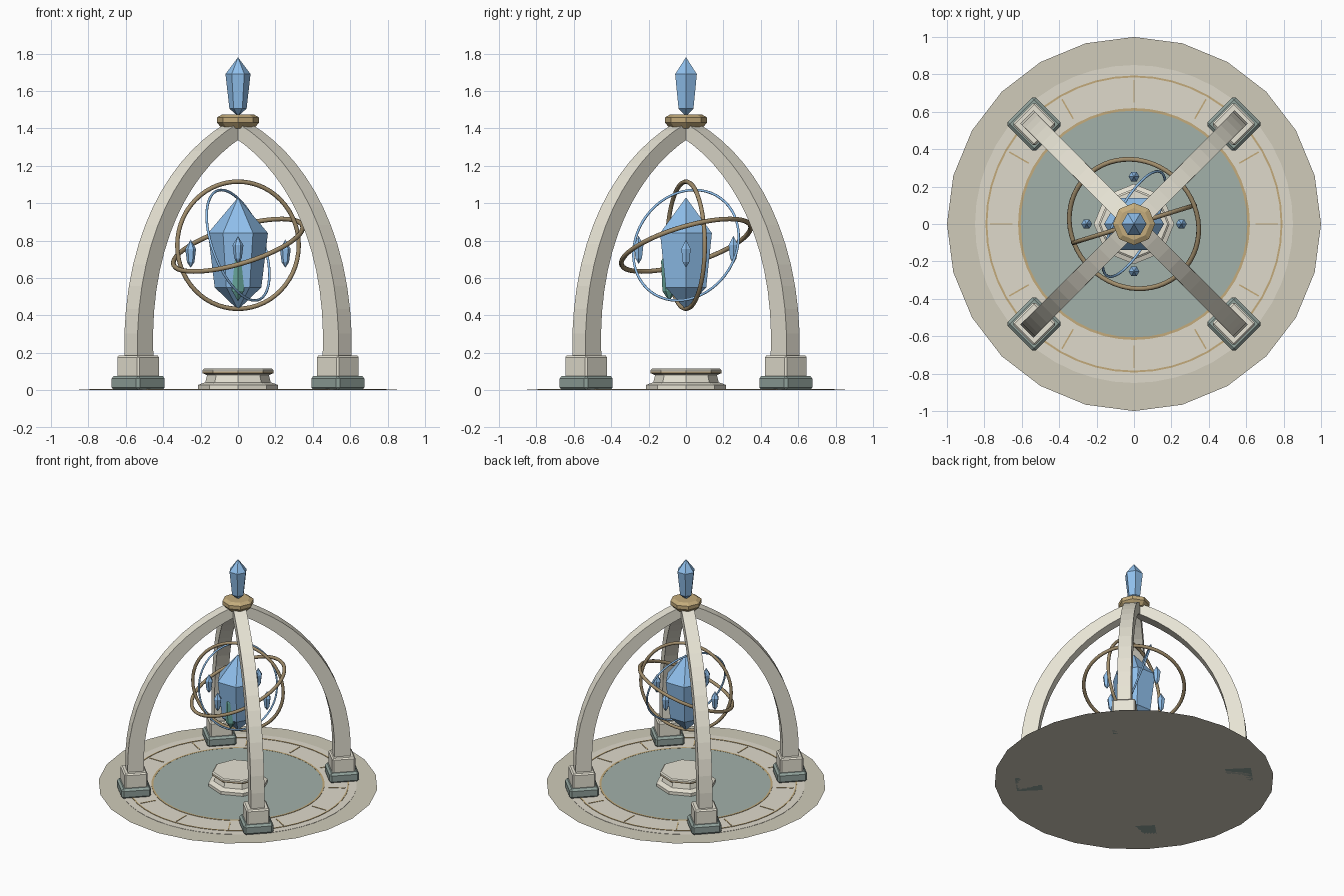
import bpy, bmesh, math
from mathutils import Vector, Matrix

if "Cube" in bpy.data.objects:
    bpy.data.objects.remove(bpy.data.objects["Cube"])


def material(name, rgb):
    m = bpy.data.materials.new(name)
    m.diffuse_color = (*rgb, 1)
    m.use_nodes = True
    m.node_tree.nodes["Principled BSDF"].inputs["Base Color"].default_value = m.diffuse_color
    return m


STONE = material("stone", (0.80, 0.77, 0.66))
PAVING = material("paving", (0.74, 0.70, 0.60))
SAND = material("sand", (0.63, 0.60, 0.49))
TEAL = material("teal_stone", (0.36, 0.44, 0.40))
SLATE = material("slate", (0.28, 0.36, 0.33))
GOLD = material("gold", (0.55, 0.41, 0.20))
BRONZE = material("bronze", (0.36, 0.27, 0.15))
BLUE = material("blue_crystal", (0.28, 0.53, 0.85))
GREEN = material("green_crystal", (0.15, 0.42, 0.36))


def finish(bm, name, mat):
    bmesh.ops.recalc_face_normals(bm, faces=bm.faces)
    me = bpy.data.meshes.new(name)
    bm.to_mesh(me)
    bm.free()
    me.materials.append(mat)
    ob = bpy.data.objects.new(name, me)
    bpy.context.collection.objects.link(ob)
    return ob


def lathe(name, profile, sides, mat, loc=(0, 0, 0), closed=False, turn=0.0):
    """Revolve (radius, z) points; radius 0 becomes a pole."""
    bm = bmesh.new()
    rings = []
    for r, z in profile:
        if r == 0:
            rings.append([bm.verts.new((0, 0, z))] * sides)
        else:
            rings.append([bm.verts.new((r * math.cos(turn + math.tau * i / sides),
                                        r * math.sin(turn + math.tau * i / sides), z))
                          for i in range(sides)])
    pairs = list(zip(rings, rings[1:]))
    if closed:
        pairs.append((rings[-1], rings[0]))
    for a, b in pairs:
        for i in range(sides):
            j = (i + 1) % sides
            bm.faces.new(list(dict.fromkeys((a[i], a[j], b[j], b[i]))))
    ob = finish(bm, name, mat)
    ob.location = loc
    return ob


def block(name, size, z0, z1, bevel, mat, centre, angle):
    bm = bmesh.new()
    bmesh.ops.create_cube(bm, size=1, matrix=Matrix.Diagonal((size[0], size[1], z1 - z0, 1)))
    if bevel:
        bmesh.ops.bevel(bm, geom=bm.edges[:], offset=bevel, segments=1, affect='EDGES')
    ob = finish(bm, name, mat)
    ob.location = (centre[0], centre[1], (z0 + z1) / 2)
    ob.rotation_euler.z = angle
    return ob


def flat_ring(name, r0, r1, z0, z1, mat):
    return lathe(name, [(r0, z0), (r1, z0), (r1, z1), (r0, z1)], 48, mat, closed=True)


def crystal(name, top, upper, lower, bottom, mat, loc=(0, 0, 0), turn=0.0):
    return lathe(name, [(0, bottom), lower, upper, (0, top)], 6, mat, loc, turn=turn)


def hoop(name, radius, thick, normal, mat):
    bpy.ops.mesh.primitive_torus_add(major_radius=radius, minor_radius=thick,
                                     major_segments=56, minor_segments=8,
                                     location=(0, 0, 0.775))
    ob = bpy.context.object
    ob.name = name
    ob.rotation_euler = Vector(normal).to_track_quat('Z', 'Y').to_euler()
    ob.data.materials.append(mat)
    bpy.ops.object.shade_smooth()


# Floor: flat outer disc, paved ring, teal centre, inlaid gold lines
lathe("ground_disc", [(0, 0), (1, 0)], 24, SAND)
lathe("paved_floor", [(0, 0.001), (0.85, 0.001), (0.85, 0.003), (0, 0.003)], 48, PAVING)
lathe("teal_floor", [(0, 0.003), (0.61, 0.003), (0.61, 0.005), (0, 0.005)], 48, TEAL)
flat_ring("inner_inlay", 0.606, 0.62, 0.003, 0.006, GOLD)
flat_ring("outer_inlay", 0.784, 0.794, 0.003, 0.006, GOLD)
for i in range(12):
    a = math.tau * i / 12
    block("radial_inlay", (0.12, 0.008), 0.003, 0.006, 0, GOLD,
          (0.71 * math.cos(a), 0.71 * math.sin(a)), a)

# Octagonal pedestal
lathe("pedestal", [(0, 0.004), (0.215, 0.004), (0.215, 0.028), (0.175, 0.042), (0.165, 0.08),
                   (0.185, 0.09), (0, 0.09)], 8, STONE)
lathe("pedestal_band", [(0, 0.09), (0.19, 0.09), (0.19, 0.1), (0, 0.1)], 8, BRONZE)
lathe("pedestal_top", [(0, 0.1), (0.19, 0.1), (0.19, 0.108), (0.18, 0.115), (0, 0.115)], 8, STONE)


# Curved ribs on stepped feet, one on each diagonal
def bezier(pts, t):
    c = ((1 - t) ** 3, 3 * t * (1 - t) ** 2, 3 * t * t * (1 - t), t ** 3)
    return sum((p * k for p, k in zip(pts, c)), Vector((0, 0)))


def rib(name, angle):
    ctrl = [Vector(p) for p in ((0.75, 0.17), (0.78, 0.80), (0.44, 1.21), (0.03, 1.39))]
    n = 14
    bm = bmesh.new()
    rings = []
    for i in range(n + 1):
        t = i / n
        p = bezier(ctrl, t)
        d = (bezier(ctrl, t + 0.01) - bezier(ctrl, t - 0.01)).normalized()
        out = Vector((d.y, -d.x))
        depth, half = 0.06 - 0.02 * t, 0.05 - 0.004 * t
        ring = []
        for s, w in ((1, -1), (1, 1), (-1, 1), (-1, -1)):
            q = p + out * depth * s
            ring.append(bm.verts.new((q.x, half * w, q.y)))
        rings.append(ring)
    for a, b in zip(rings, rings[1:]):
        for k in range(4):
            m = (k + 1) % 4
            bm.faces.new((a[k], a[m], b[m], b[k]))
    bm.faces.new(rings[0])
    bm.faces.new(rings[-1])
    finish(bm, name, STONE).rotation_euler.z = angle


for i in range(4):
    a = math.pi / 4 + i * math.pi / 2
    c = (0.755 * math.cos(a), 0.755 * math.sin(a))
    block("foot_base", (0.215, 0.215), 0, 0.077, 0.015, SLATE, c, a)
    block("foot_block", (0.168, 0.168), 0.06, 0.185, 0.01, STONE, c, a)
    rib("arch_rib", a)

# Crown boss and finial
lathe("crown_boss", [(0, 1.40), (0.085, 1.40), (0.113, 1.43), (0.113, 1.458),
                     (0.085, 1.474), (0, 1.474)], 8, GOLD)
crystal("finial_crystal", 1.78, (0.067, 1.69), (0.046, 1.505), 1.465, BLUE)

# Floating crystal with a green shard and four satellites
crystal("main_crystal", 1.03, (0.16, 0.84), (0.125, 0.55), 0.43, BLUE)
crystal("green_shard", 0.77, (0.043, 0.69), (0.036, 0.53), 0.475, GREEN,
        (0, -0.09, 0), math.pi / 6)
for x, y, z in ((0.253, 0, 0.73), (-0.253, 0, 0.73), (0, 0.253, 0.75), (0, -0.253, 0.75)):
    crystal("satellite_crystal", 0.075, (0.029, 0.025), (0.02, -0.045), -0.075, BLUE, (x, y, z))

# Orbiting hoops
hoop("upright_hoop", 0.34, 0.012, (math.sin(0.3), -math.cos(0.3), 0), BRONZE)
hoop("tilted_hoop", 0.36, 0.013, (-0.276, -0.276, 0.921), BRONZE)
hoop("blue_hoop", 0.312, 0.007, (0.84, -0.43, 0.32), BLUE)
